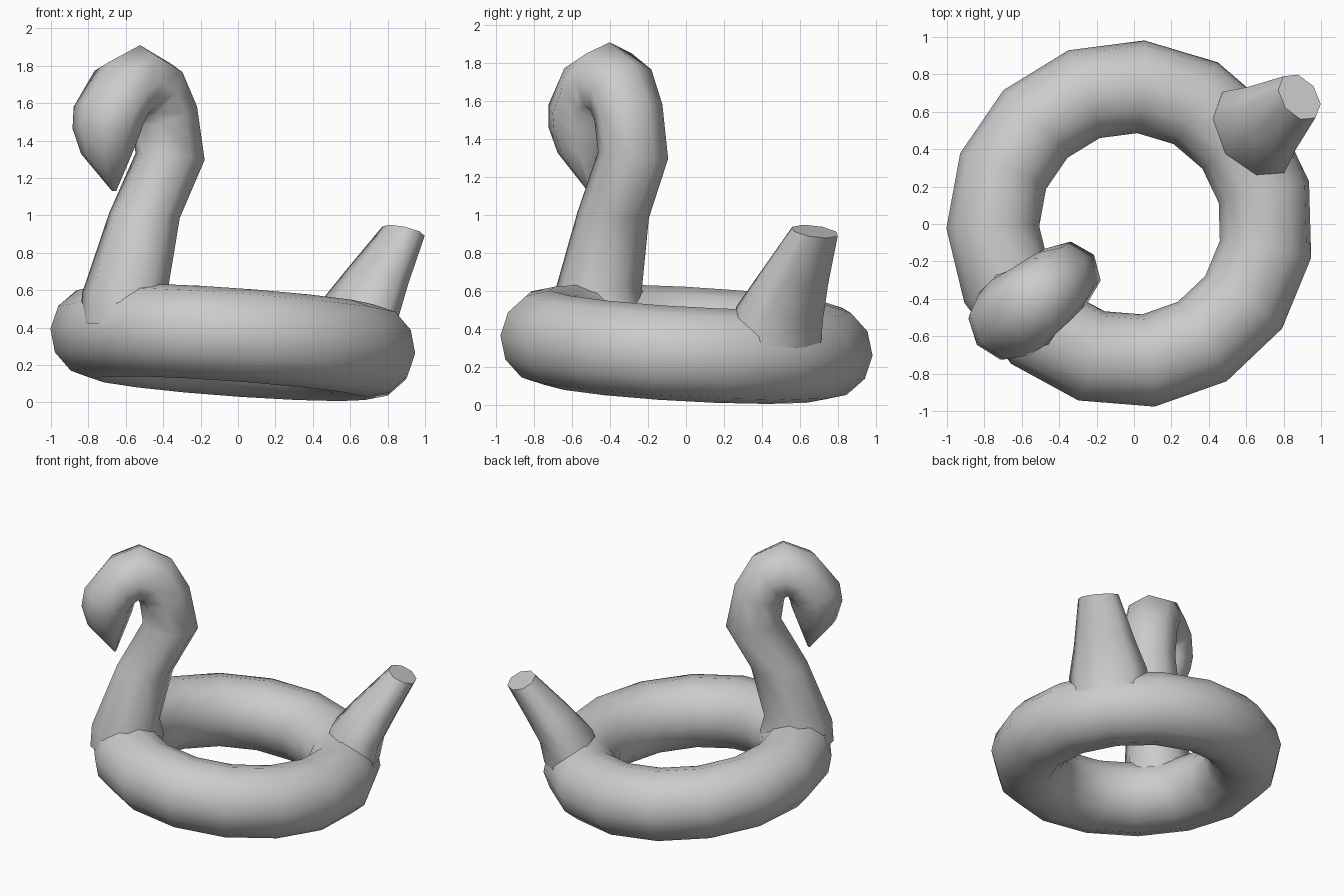
import bpy, bmesh
from math import sin, cos, pi, radians
from mathutils import Matrix, Vector

if "Cube" in bpy.data.objects:
    bpy.data.objects.remove(bpy.data.objects["Cube"])

# Parts are built facing +X, then turned so the bird faces front-left
TURN = Matrix.Rotation(radians(217.5), 4, 'Z')


def loft(name, rings, closed=False, cap=False, matrix=Matrix()):
    bm = bmesh.new()
    loops = [[bm.verts.new(p) for p in ring] for ring in rings]
    n = len(loops[0])
    for i in range(len(loops) if closed else len(loops) - 1):
        a, b = loops[i], loops[(i + 1) % len(loops)]
        for j in range(n):
            k = (j + 1) % n
            bm.faces.new((a[j], a[k], b[k], b[j]))
    if cap:
        bm.faces.new(loops[-1])
    bmesh.ops.recalc_face_normals(bm, faces=bm.faces)
    bm.transform(matrix)
    mesh = bpy.data.meshes.new(name)
    bm.to_mesh(mesh)
    bm.free()
    for p in mesh.polygons:
        p.use_smooth = True
    mesh.set_sharp_from_angle(angle=radians(65))
    obj = bpy.data.objects.new(name, mesh)
    bpy.context.collection.objects.link(obj)
    return obj


def section(x0, z0, x1, z1, w, n=8):
    """Oval between two points of the side profile, with half-width w."""
    a, b = Vector((x0, 0, z0)), Vector((x1, 0, z1))
    mid, half = (a + b) / 2, (a - b) / 2
    return [mid + half * cos(2 * pi * i / n) + Vector((0, w * sin(2 * pi * i / n), 0))
            for i in range(n)]


# Inflatable ring, tilted up towards the neck
R, r = 0.737, 0.249
ring = []
for i in range(15):
    t = radians(12 + 24 * i)
    ring.append([((R + r * cos(2 * pi * j / 12)) * cos(t),
                  (R + r * cos(2 * pi * j / 12)) * sin(t),
                  r * sin(2 * pi * j / 12)) for j in range(12)])
tilt = Matrix.Rotation(-radians(5.2), 4, 'Y')
loft("float_ring", ring, closed=True,
     matrix=Matrix.Translation((-0.02, 0, 0.322)) @ TURN @ tilt)

# Neck, head and beak: back/top point, throat point, half-width
neck = [
    (0.50, 0.50, 1.00, 0.42, 0.25),
    (0.53, 0.62, 0.99, 0.58, 0.235),
    (0.44, 0.98, 0.82, 1.02, 0.19),
    (0.27, 1.29, 0.645, 1.34, 0.185),
    (0.33, 1.60, 0.665, 1.48, 0.19),
    (0.45, 1.81, 0.675, 1.51, 0.20),
    (0.66, 1.91, 0.685, 1.515, 0.21),
    (0.87, 1.82, 0.695, 1.50, 0.225),
    (1.04, 1.60, 0.705, 1.47, 0.215),
    (1.06, 1.47, 0.715, 1.43, 0.195),
    (1.02, 1.33, 0.755, 1.32, 0.14),
    (0.845, 1.13, 0.825, 1.13, 0.012),
]
loft("neck_and_head", [section(*s) for s in neck], cap=True, matrix=TURN)

# Tail: outer point, inner point, half-width
tail = [
    (-0.96, 0.30, -0.60, 0.42, 0.28),
    (-0.99, 0.45, -0.63, 0.53, 0.27),
    (-1.08, 0.63, -0.78, 0.70, 0.21),
    (-1.21, 0.88, -1.02, 0.95, 0.14),
]
loft("tail", [section(*s) for s in tail], cap=True, matrix=TURN)
